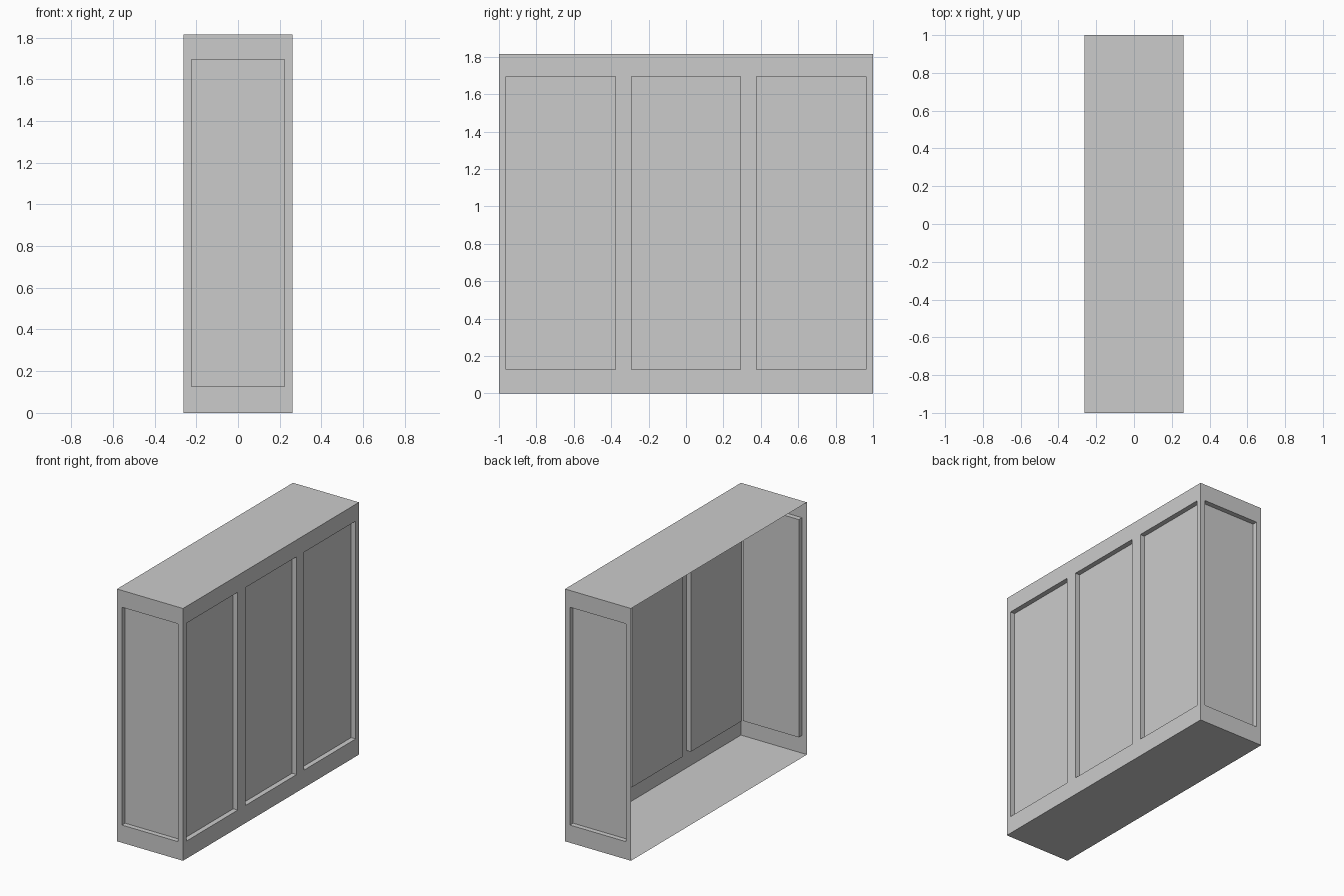
import bpy, bmesh
from mathutils import Vector, Matrix

if "Cube" in bpy.data.objects:
    bpy.data.objects.remove(bpy.data.objects["Cube"])

W, L, H = 0.525, 2.0, 1.815      # overall x, y, z
DEPTH = 0.036                    # panel recess depth
X_PANEL = (-0.223, 0.223)
Z_PANEL = (0.127, 1.694)
Y_PANELS = [(-0.9625, -0.378), (-0.2915, 0.2915), (0.378, 0.9625)]

bm = bmesh.new()

# counter body, open on the staff side (-x)
bmesh.ops.create_cube(bm, size=1, matrix=Matrix.Translation((0, 0, H / 2)) @ Matrix.Diagonal((W, L, H, 1)))
bmesh.ops.delete(bm, geom=[f for f in bm.faces if f.normal.x < -0.9], context='FACES')


def cut(facing, axis, value):
    """Slice only the walls facing one of the given directions."""
    faces = [f for f in bm.faces if any(f.normal.dot(Vector(d)) > 0.9 for d in facing)]
    geom = faces + list({e for f in faces for e in f.edges}) + list({v for f in faces for v in f.verts})
    co, no = Vector(), Vector()
    co[axis], no[axis] = value, 1
    bmesh.ops.bisect_plane(bm, geom=geom, plane_co=co, plane_no=no)


# panel outlines on the three closed walls
side, ends = [(1, 0, 0)], [(0, -1, 0), (0, 1, 0)]
for z in Z_PANEL:
    cut(side + ends, 2, z)
for x in X_PANEL:
    cut(ends, 0, x)
for pair in Y_PANELS:
    for y in pair:
        cut(side, 1, y)


def is_panel(f):
    c = f.calc_center_median()
    if abs(f.normal.z) > 0.5 or not Z_PANEL[0] < c.z < Z_PANEL[1]:
        return False
    if f.normal.x > 0.9:
        return any(a < c.y < b for a, b in Y_PANELS)
    return X_PANEL[0] < c.x < X_PANEL[1]


# push the panels inward
bm.normal_update()
panels = [f for f in bm.faces if is_panel(f)]
normals = [f.normal.copy() for f in panels]
for f, n in zip(panels, normals):
    new = bmesh.ops.extrude_discrete_faces(bm, faces=[f])['faces']
    bmesh.ops.translate(bm, verts=list({v for g in new for v in g.verts}), vec=-n * DEPTH)

bmesh.ops.remove_doubles(bm, verts=bm.verts, dist=1e-5)
mesh = bpy.data.meshes.new("panelled_counter")
bm.to_mesh(mesh)
bm.free()
bpy.context.collection.objects.link(bpy.data.objects.new("panelled_counter", mesh))
